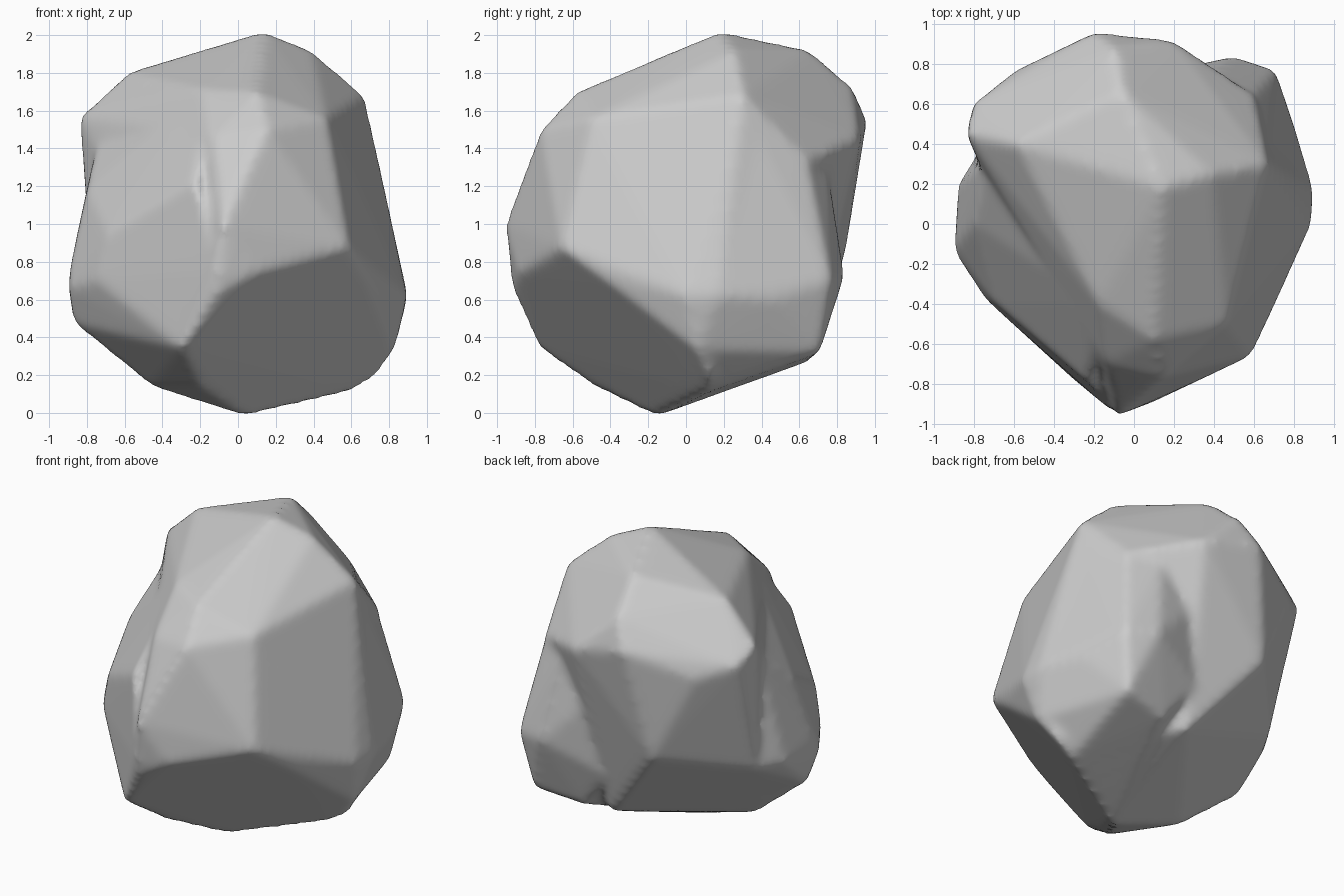
import bpy
import bmesh

if "Cube" in bpy.data.objects:
    bpy.data.objects.remove(bpy.data.objects["Cube"], do_unlink=True)

# Corner points of the main boulder, from the crown downwards
body_corners = [
    (.14, .18, 2.02), (.39, .25, 1.92), (.67, .3, 1.68), (-.06, .66, 1.92),
    (-.1, .88, 1.73), (-.2, .96, 1.55), (.2, .92, 1.45), (-.59, .4, 1.8),
    (-.84, .45, 1.57), (-.81, .6, 1.48), (-.61, .76, 1.4),
    (.1, -.58, 1.7), (-.14, -.7, 1.46), (.15, -.77, 1.5), (.47, -.5, 1.56),
    (-.18, -.4, 1.71), (.6, .65, 1.33), (-.08, -.96, 1), (.1, -.89, .74),
    (.59, -.66, .87), (-.33, .84, .82), (-.78, .36, .69), (.85, .1, .8),
    (.69, -.41, .69), (.89, 0, .62), (.9, .17, .62), (.83, .06, .33),
    (.74, .13, .2), (.6, .11, .11), (.2, -.1, .04), (.04, -.16, -.02),
    (-.2, -.49, .14), (-.3, -.78, .34), (-.1, -.92, .65), (-.46, -.1, .14),
    (.1, .64, .28),
]

# Bulge on the front corner, below the sloping shoulder
front_bulge_corners = [
    (-.9, -.14, .66), (-.88, .2, .7), (-.87, -.05, .47), (-.89, -.1, .77),
    (-.8, 0, 1.18), (-.75, -.37, .7), (-.12, -.93, .75), (-.3, -.78, .34),
    (-.22, -.8, 1.23), (-.69, -.4, .95), (-.74, .3, 1.46), (-.18, -.4, 1.7),
    (-.46, -.1, .14), (0, 0, .4), (-.78, .36, .69),
]

# Bulge on the rear corner, close to the ground
rear_bulge_corners = [
    (.5, .84, .72), (.71, .77, .7), (.64, .71, .32), (.3, .65, .27),
    (.81, .47, .6), (.9, .17, .62), (.83, .06, .33), (.6, .11, .11),
    (.6, .65, 1.3), (.67, .29, 1.64), (0, 0, .4), (.04, -.16, -.02),
    (.1, .71, .55), (.22, .78, 1), (.4, .75, 1.3),
]


def add_hull(bm, corners):
    """Wrap a closed convex skin around the corners."""
    verts = [bm.verts.new(corner) for corner in corners]
    result = bmesh.ops.convex_hull(bm, input=verts)
    loose = [v for v in set(result["geom_interior"] + result["geom_unused"])
             if isinstance(v, bmesh.types.BMVert) and not v.link_faces]
    bmesh.ops.delete(bm, geom=loose, context="VERTS")


# Join the three overlapping lumps into one mesh
bm = bmesh.new()
for corners in (body_corners, front_bulge_corners, rear_bulge_corners):
    add_hull(bm, corners)
bmesh.ops.recalc_face_normals(bm, faces=bm.faces)
mesh = bpy.data.meshes.new("rock")
bm.to_mesh(mesh)
bm.free()
rock = bpy.data.objects.new("rock", mesh)
bpy.context.collection.objects.link(rock)

# Fuse the lumps and wear down the edges
fuse = rock.modifiers.new("fuse", "REMESH")
fuse.mode = "VOXEL"
fuse.voxel_size = .025
fuse.use_smooth_shade = True
wear = rock.modifiers.new("wear", "SMOOTH")
wear.factor = .5
wear.iterations = 12

# Plain stone colour
stone = bpy.data.materials.new("grey_stone")
stone.use_nodes = True
colour = (.6, .6, .6, 1)
stone.diffuse_color = colour
stone.node_tree.nodes["Principled BSDF"].inputs["Base Color"].default_value = colour
mesh.materials.append(stone)
